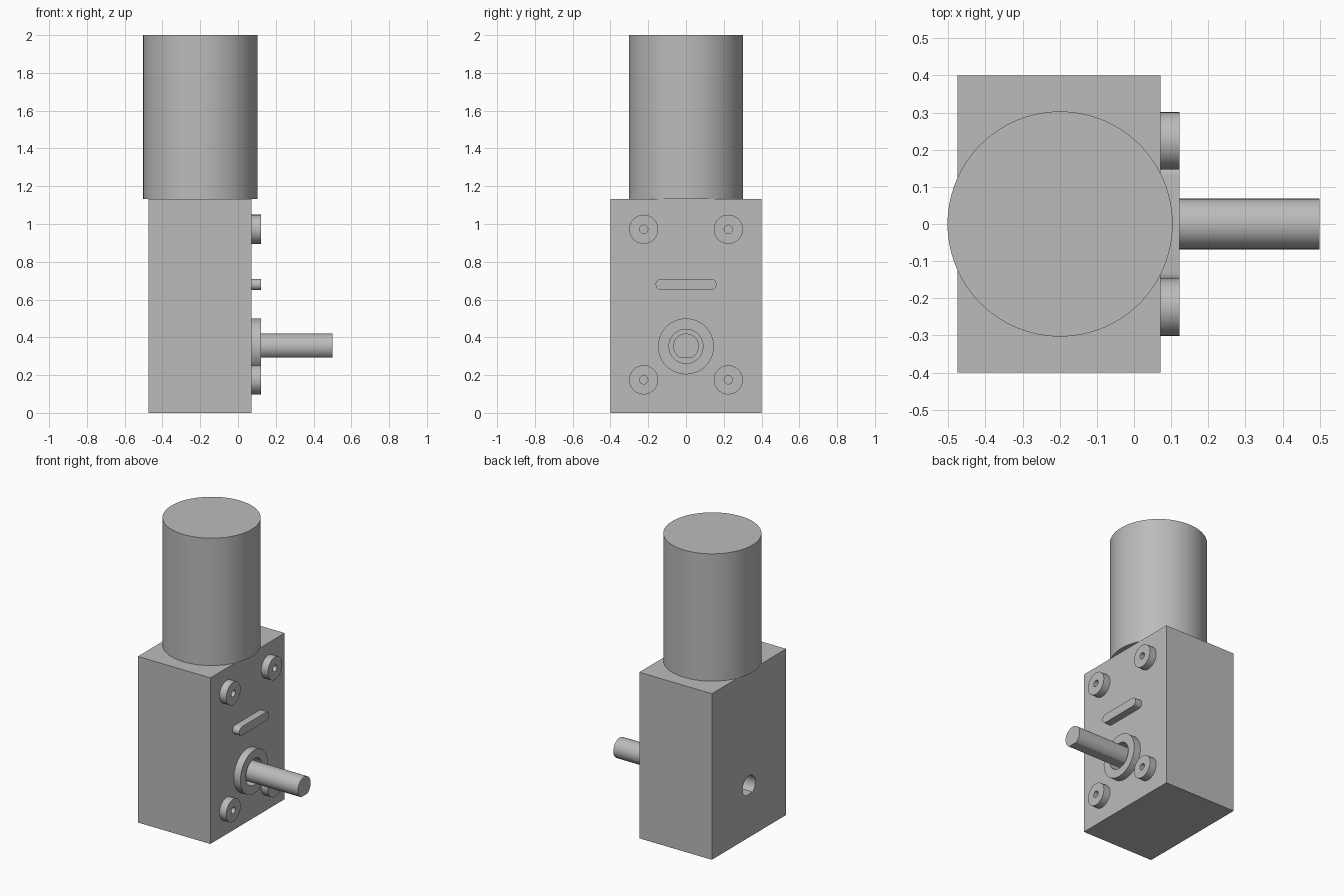
import bpy, bmesh
from math import sin, cos, pi, radians
from mathutils import Matrix

cube = bpy.data.objects.get("Cube")
if cube:
    bpy.data.objects.remove(cube, do_unlink=True)

GREY = (0.5, 0.5, 0.5, 1)
grey = bpy.data.materials.new("plain grey metal")
grey.use_nodes = True
grey.diffuse_color = GREY
grey.node_tree.nodes["Principled BSDF"].inputs["Base Color"].default_value = GREY

FACE, TIP = 0.072, 0.122      # housing front face and tip of its raised features
BACK = -0.475
SHAFT_Z = 0.352


def circle(r, n=64):
    return [(r * cos(2 * pi * i / n), r * sin(2 * pi * i / n)) for i in range(n)]


def d_section(r, flat):
    """Circle with its underside cut flat."""
    return [p for p in circle(r, 96) if p[1] > -flat]


def slot(half, r, n=16):
    """Rounded bar outline."""
    ends = [(half, -pi / 2), (-half, pi / 2)]
    return [(c + r * cos(a + pi * i / n), r * sin(a + pi * i / n))
            for c, a in ends for i in range(n + 1)]


def rect(w, h):
    return [(-w, -h), (w, -h), (w, h), (-w, h)]


def prism(name, outline, x0, x1, y=0, z=0):
    """Extrude a (y, z) outline along x."""
    bm = bmesh.new()
    face = bm.faces.new([bm.verts.new((x0, y + a, z + b)) for a, b in outline])
    out = bmesh.ops.extrude_face_region(bm, geom=[face])
    verts = [v for v in out["geom"] if isinstance(v, bmesh.types.BMVert)]
    bmesh.ops.translate(bm, verts=verts, vec=(x1 - x0, 0, 0))
    bmesh.ops.recalc_face_normals(bm, faces=bm.faces)
    me = bpy.data.meshes.new(name)
    bm.to_mesh(me)
    bm.free()
    ob = bpy.data.objects.new(name, me)
    bpy.context.collection.objects.link(ob)
    me.materials.append(grey)
    finish(ob)
    return ob


def finish(ob):
    ob.data.shade_smooth()
    ob.data.set_sharp_from_angle(angle=radians(30))


def cut(ob, cutter):
    """Subtract the cutter and discard it."""
    mod = ob.modifiers.new("cut", "BOOLEAN")
    mod.operation = "DIFFERENCE"
    mod.solver = "EXACT"
    mod.object = cutter
    bpy.context.view_layer.objects.active = ob
    bpy.ops.object.modifier_apply(modifier=mod.name)
    bpy.data.objects.remove(cutter, do_unlink=True)
    finish(ob)


# Gearbox housing, with the shaft recess and the rear keyed hole
housing = prism("gearbox_housing", rect(0.4, 0.566), BACK, FACE, z=0.566)
cut(housing, prism("recess_cutter", circle(0.09), 0, TIP + 0.1, z=SHAFT_Z))
cut(housing, prism("rear_hole_cutter", d_section(0.068, 0.058), BACK - 0.1, -0.15, z=SHAFT_Z))

# Bearing collar around the shaft
collar = prism("bearing_collar", circle(0.148), FACE, TIP, z=SHAFT_Z)
cut(collar, prism("collar_cutter", circle(0.09), 0, TIP + 0.1, z=SHAFT_Z))

# Output shaft with a flat underside
prism("output_shaft", d_section(0.068, 0.06), -0.02, 0.5, z=SHAFT_Z)

# Raised bar
prism("raised_bar", slot(0.131, 0.03), FACE, TIP, z=0.68)

# Four mounting bosses with screw holes
for side, y in (("right", -0.224), ("left", 0.224)):
    for level, z in (("lower", 0.175), ("upper", 0.972)):
        boss = prism(f"{level}_{side}_mounting_boss", circle(0.077, 48), FACE, TIP, y, z)
        cut(boss, prism("screw_cutter", circle(0.022, 24), FACE - 0.1, TIP + 0.1, y, z))
        cut(housing, prism("thread_cutter", circle(0.022, 24), 0, TIP + 0.1, y, z))

# Upright motor can
motor = prism("motor_can", circle(0.303, 96), 0, 0.868)
motor.data.transform(Matrix.Translation((-0.199, 0, 1.132)) @ Matrix.Rotation(-pi / 2, 4, "Y"))
